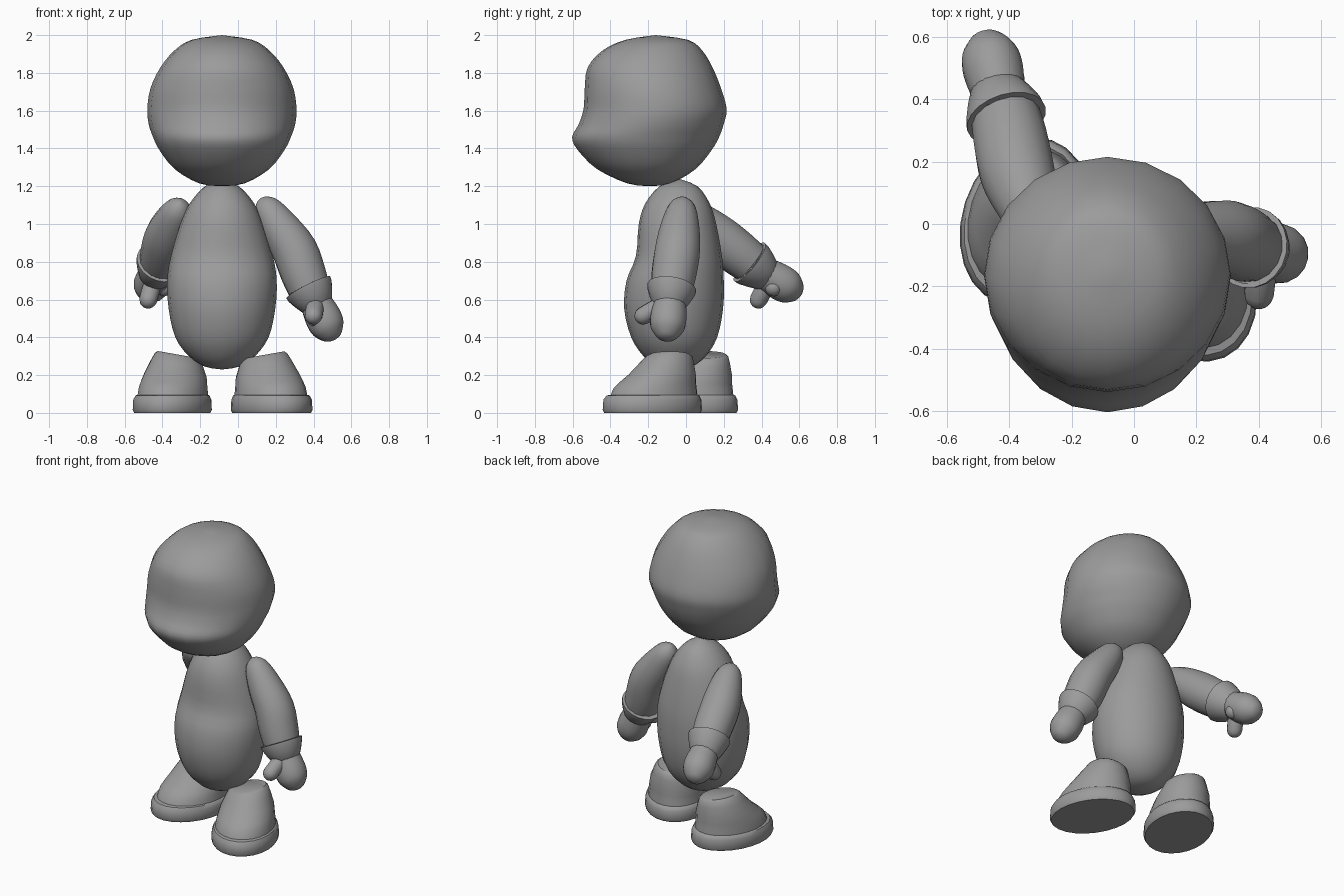
import bpy, bmesh, math
from mathutils import Vector, Matrix

if "Cube" in bpy.data.objects:
    bpy.data.objects.remove(bpy.data.objects["Cube"])

grey = bpy.data.materials.new("plain grey")
grey.diffuse_color = (0.33, 0.33, 0.33, 1)
grey.use_nodes = True
grey.node_tree.nodes["Principled BSDF"].inputs["Base Color"].default_value = grey.diffuse_color
CX = -0.085  # centre line of the figure


def smooth_rows(rows, steps):
    """Catmull-Rom interpolation between rows of numbers."""
    out = []
    n = len(rows)
    for i in range(n - 1):
        p = [rows[max(i - 1, 0)], rows[i], rows[i + 1], rows[min(i + 2, n - 1)]]
        for s in range(steps):
            t = s / steps
            out.append(tuple(
                0.5 * (2 * b + (c - a) * t + (2 * a - 5 * b + 4 * c - d) * t * t
                       + (3 * b - a - 3 * c + d) * t ** 3)
                for a, b, c, d in zip(*p)))
    out.append(tuple(rows[-1]))
    return out


def skin(name, rings, angle=60):
    """Join rings of points into a closed, smooth shaded surface."""
    bm = bmesh.new()
    loops = [[bm.verts.new(p) for p in ring] for ring in rings]
    n = len(loops[0])
    for a, b in zip(loops, loops[1:]):
        for i in range(n):
            j = (i + 1) % n
            bm.faces.new((a[i], a[j], b[j], b[i]))
    bm.faces.new(loops[0][::-1])
    bm.faces.new(loops[-1])
    bmesh.ops.remove_doubles(bm, verts=bm.verts, dist=0.0005)
    bmesh.ops.recalc_face_normals(bm, faces=bm.faces)
    me = bpy.data.meshes.new(name)
    bm.to_mesh(me)
    bm.free()
    me.materials.append(grey)
    ob = bpy.data.objects.new(name, me)
    bpy.context.collection.objects.link(ob)
    bpy.ops.object.select_all(action='DESELECT')
    ob.select_set(True)
    bpy.context.view_layer.objects.active = ob
    bpy.ops.object.shade_smooth_by_angle(angle=math.radians(angle))
    return ob


def stack(name, rows, sides=20):
    """Horizontal ellipses from rows of height, front y, back y, half width."""
    rings = []
    for z, yf, yb, hw in smooth_rows(rows, 3):
        hw = max(hw, 0)
        rings.append([(CX + hw * math.sin(math.tau * i / sides),
                       (yf + yb) / 2 + (yb - yf) / 2 * math.cos(math.tau * i / sides), z)
                      for i in range(sides)])
    return skin(name, rings)


def tube(name, rows, steps=3, sides=16, angle=60):
    """Round sweep along rows of x, y, z, radius."""
    rows = smooth_rows(rows, steps)
    pts = [Vector(r[:3]) for r in rows]
    rings = []
    for i, r in enumerate(rows):
        axis = (pts[min(i + 1, len(pts) - 1)] - pts[max(i - 1, 0)]).normalized()
        u = axis.cross(Vector((0, 1, 0.3))).normalized()
        v = axis.cross(u)
        rings.append([pts[i] + max(r[3], 0) * (u * math.cos(math.tau * k / sides)
                                               + v * math.sin(math.tau * k / sides))
                      for k in range(sides)])
    return skin(name, rings, angle)


# Head with a brow dent and a protruding muzzle
stack("head", [
    (1.20, -0.19, -0.19, 0), (1.215, -0.31, -0.08, 0.12), (1.29, -0.47, 0.05, 0.25),
    (1.39, -0.572, 0.135, 0.33), (1.46, -0.603, 0.175, 0.365), (1.53, -0.567, 0.20, 0.388),
    (1.61, -0.542, 0.215, 0.395), (1.72, -0.536, 0.185, 0.378), (1.83, -0.52, 0.14, 0.325),
    (1.92, -0.44, 0.085, 0.25), (1.975, -0.32, 0.01, 0.16), (2.0, -0.16, -0.16, 0)])

# Pear shaped body
stack("body", [
    (0.23, -0.06, -0.06, 0), (0.245, -0.15, 0.03, 0.09), (0.30, -0.225, 0.105, 0.175),
    (0.40, -0.29, 0.165, 0.247), (0.55, -0.327, 0.196, 0.282), (0.70, -0.315, 0.20, 0.29),
    (0.83, -0.265, 0.19, 0.27), (1.0, -0.25, 0.16, 0.22), (1.11, -0.215, 0.125, 0.17),
    (1.20, -0.14, 0.06, 0.09), (1.24, -0.04, -0.04, 0)])


def foot(name, side, x, y, turn):
    """Boot: height, half length, half width, shift towards the heel."""
    rows = [(0, 0.265, 0.195, 0), (0.015, 0.274, 0.203, 0), (0.07, 0.27, 0.2, 0),
            (0.092, 0.255, 0.19, 0.003), (0.096, 0.238, 0.182, 0.01),
            (0.13, 0.228, 0.178, 0.016), (0.16, 0.208, 0.172, 0.032),
            (0.20, 0.182, 0.163, 0.058), (0.26, 0.147, 0.138, 0.083),
            (0.295, 0.126, 0.122, 0.096), (0.307, 0.108, 0.108, 0.10)]
    rot = Matrix.Rotation(math.radians(turn) * side, 3, 'Z')
    rings = []
    for z, a, b, shift in rows:
        ring = []
        for i in range(24):
            t = math.tau * i / 24
            p = rot @ Vector((b * math.cos(t), shift + a * math.sin(t), z))
            p.z += 0.17 * side * (p.x + side * 0.04) * max(z - 0.1, 0) / 0.2
            ring.append(p + Vector((x, y, 0)))
        rings.append(ring)
    return skin(name, rings, 40)


foot("right_foot", 1, 0.178, -0.178, 24)
foot("left_foot", -1, -0.348, 0.008, 18)


def arm(side, path, cuff, hand, thumb, finger):
    """Sleeve, flared cuff and mitten with thumb and finger bump."""
    shoulder, elbow, wrist = (Vector(p) for p in path)
    d = (elbow - shoulder).normalized()
    rows = [(*(shoulder - d * 0.075), 0), (*(shoulder - d * 0.06), 0.037),
            (*(shoulder - d * 0.01), 0.075), (*shoulder.lerp(elbow, 0.45), 0.105),
            (*elbow, 0.121), (*elbow.lerp(wrist, 0.6), 0.12), (*wrist, 0.112)]
    tube(side + "_arm", rows)
    # cuff
    a, b = Vector(cuff[0]), Vector(cuff[1])
    at = lambda t, r: (*a.lerp(b, t), r)
    tube(side + "_cuff", [at(0.12, 0.10), at(0, 0.118), at(0.02, 0.131), at(0.2, 0.128),
                          at(0.6, 0.11), at(1, 0.088), at(1.15, 0.07)], 1, 20, 50)
    # mitten
    p, q = Vector(hand[0]), Vector(hand[1])
    at = lambda t, r: (*p.lerp(q, t), r)
    tube(side + "_hand", [at(0, 0.075), at(0.3, 0.09), at(0.55, 0.097), at(0.75, 0.088),
                          at(0.92, 0.055), at(0.98, 0.028), at(1, 0)])
    for part, (s, e), r in (("thumb", thumb, 0.048), ("finger", finger, 0.05)):
        s, e = Vector(s), Vector(e)
        tip = (e - s).normalized() * r
        tube(side + "_" + part, [(*s, r), (*e, r), (*(e + tip * 0.7), r * 0.7),
                                 (*(e + tip * 0.95), r * 0.3), (*(e + tip), 0)], 2, 12)


# Arm hanging at the side
arm("right",
    [(0.16, -0.022, 1.075), (0.30, -0.045, 0.86), (0.375, -0.075, 0.66)],
    [(0.372, -0.075, 0.665), (0.42, -0.09, 0.57)],
    [(0.39, -0.08, 0.63), (0.51, -0.105, 0.385)],
    [(0.41, -0.13, 0.57), (0.40, -0.225, 0.515)],
    [(0.45, -0.12, 0.51), (0.415, -0.14, 0.50)])

# Arm swung back
arm("left",
    [(-0.32, 0.0, 1.07), (-0.375, 0.17, 0.93), (-0.41, 0.34, 0.795)],
    [(-0.408, 0.335, 0.80), (-0.44, 0.43, 0.725)],
    [(-0.42, 0.37, 0.77), (-0.48, 0.61, 0.625)],
    [(-0.45, 0.43, 0.69), (-0.475, 0.385, 0.60)],
    [(-0.44, 0.48, 0.69), (-0.40, 0.465, 0.665)])
